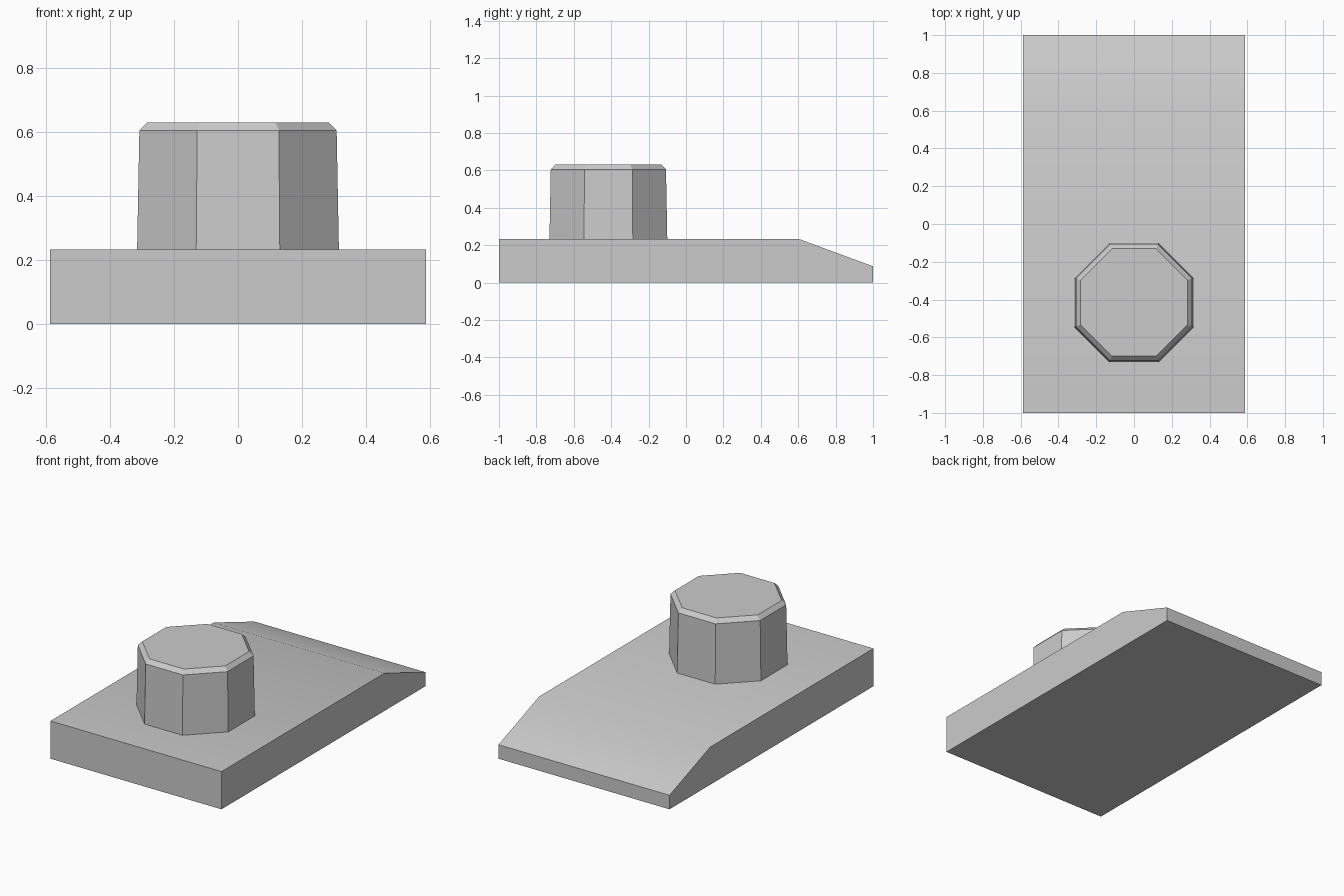
import bpy, math

if "Cube" in bpy.data.objects:
    bpy.data.objects.remove(bpy.data.objects["Cube"])

grey = bpy.data.materials.new("neutral grey")
grey.diffuse_color = (0.6, 0.6, 0.6, 1)
grey.use_nodes = True
grey.node_tree.nodes["Principled BSDF"].inputs["Base Color"].default_value = grey.diffuse_color


def loft(name, rings):
    """Skin a stack of equal-sized vertex rings and cap both ends."""
    n = len(rings[0])
    verts = [v for ring in rings for v in ring]
    faces = [tuple(reversed(range(n))), tuple(range(len(verts) - n, len(verts)))]
    for r in range(len(rings) - 1):
        for i in range(n):
            j = (i + 1) % n
            faces.append((r * n + i, r * n + j, (r + 1) * n + j, (r + 1) * n + i))
    mesh = bpy.data.meshes.new(name)
    mesh.from_pydata(verts, [], faces)
    mesh.materials.append(grey)
    obj = bpy.data.objects.new(name, mesh)
    bpy.context.collection.objects.link(obj)
    bpy.ops.object.select_all(action='DESELECT')
    obj.select_set(True)
    bpy.context.view_layer.objects.active = obj
    bpy.ops.object.shade_smooth_by_angle(angle=math.radians(30))
    return obj


# Base plate: side profile with a sloped back end, swept across the width
W = 0.587
profile = [(-1, 0), (1, 0), (1, 0.087), (0.6, 0.234), (-1, 0.234)]
loft("base_plate", [[(x, y, z) for y, z in profile] for x in (-W, W)])


# Stud: slightly tapered octagon with a chamfered rim
def octagon(apothem, z, cy=-0.415):
    r = apothem / math.cos(math.pi / 8)
    angles = [math.pi / 8 + i * math.pi / 4 for i in range(8)]
    return [(r * math.cos(a), cy + r * math.sin(a), z) for a in angles]


loft("octagonal_stud", [octagon(0.315, 0.234), octagon(0.308, 0.605), octagon(0.284, 0.63)])
